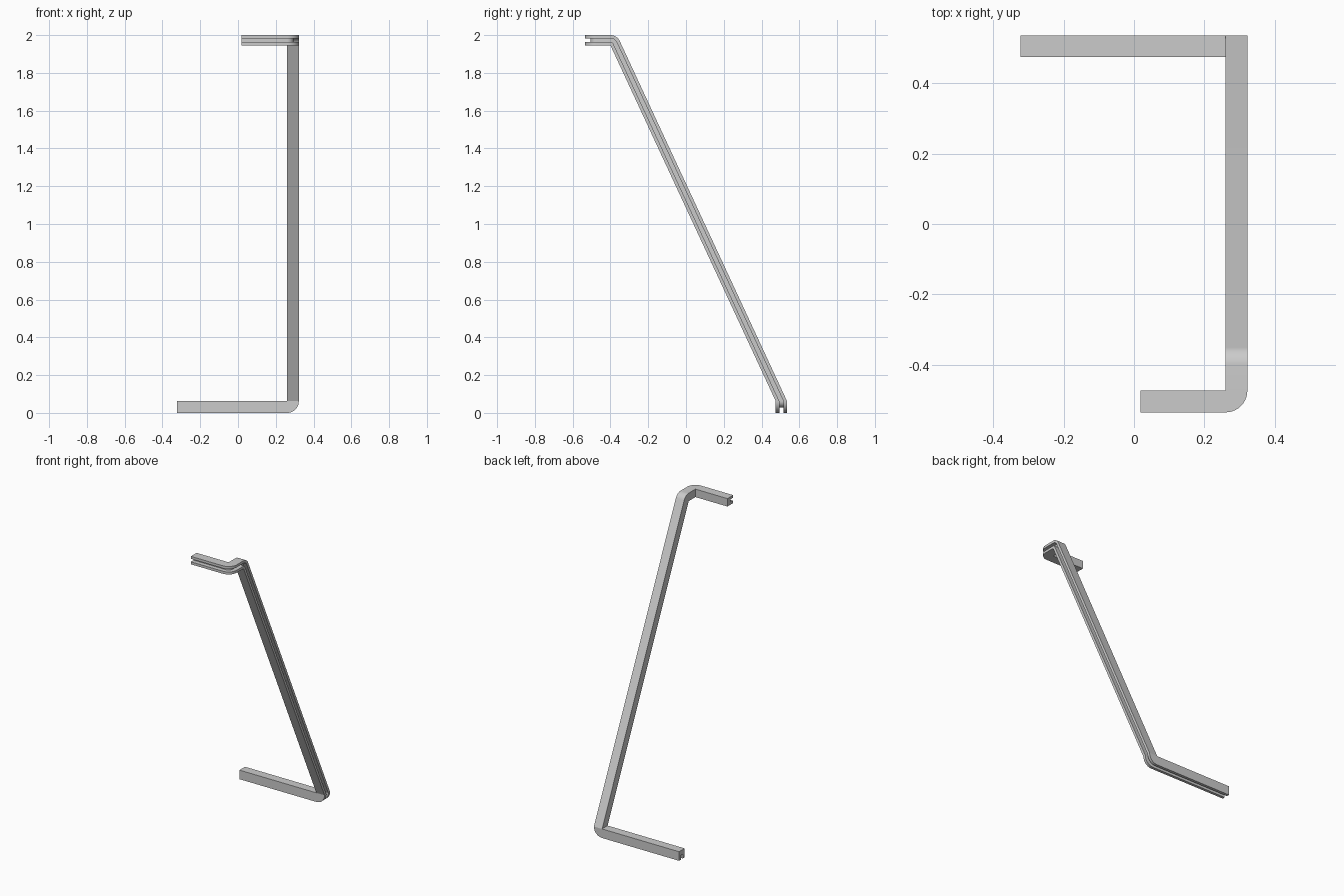
import bpy, bmesh
from math import sin, cos, pi, atan2
from mathutils import Vector

if "Cube" in bpy.data.objects:
    bpy.data.objects.remove(bpy.data.objects["Cube"])

# Channel profile: a = across (0..W), b = outward towards the open side (0..D)
W, D, LIP, FLOOR = 0.06, 0.062, 0.019, 0.033
PROFILE = [(0, 0), (W, 0), (W, D), (W - LIP, D), (W - LIP, FLOOR),
           (LIP, FLOOR), (LIP, D), (0, D)]
STEPS = 10
X_IN, Y_LOW, Z_LOW = 0.26, 0.475, 0.062      # inner corner of lower bend
Y_KNEE = -0.40                               # inner corner of upper knee
tilt = atan2(Y_LOW - Y_KNEE, 1.945 - Z_LOW)
K = cos(tilt)                                # mitre narrows the channel
Z_KNEE = 2 - W * K
Y_TOP = -0.473                               # inner corner of top bend

sections = []


def section(origin, across, out):
    o, u, v = Vector(origin), Vector(across), Vector(out)
    sections.append([o + u * a + v * b for a, b in PROFILE])


# lower foot, then quarter bend up
section((-0.322, Y_LOW, Z_LOW), (0, 1, 0), (0, 0, -1))
for i in range(STEPS + 1):
    t = pi / 2 * i / STEPS
    section((X_IN, Y_LOW, Z_LOW), (0, 1, 0), (sin(t), 0, -cos(t)))
# sloping post ending in a rounded knee
for i in range(STEPS + 1):
    t = tilt + (pi / 2 - tilt) * i / STEPS
    section((X_IN, Y_KNEE, Z_KNEE), (0, K * cos(t), K * sin(t)), (1, 0, 0))
# quarter bend into the top arm
for i in range(STEPS + 1):
    t = pi / 2 * i / STEPS
    section((X_IN, Y_TOP, Z_KNEE), (0, 0, K), (cos(t), -sin(t), 0))
section((0.018, Y_TOP, Z_KNEE), (0, 0, K), (0, -1, 0))

# skin the sections into one closed bar
bm = bmesh.new()
rings = [[bm.verts.new(p) for p in s] for s in sections]
n = len(PROFILE)
for r, s in zip(rings, rings[1:]):
    for i in range(n):
        j = (i + 1) % n
        bm.faces.new((r[i], r[j], s[j], s[i]))
bm.faces.new(rings[0][::-1])
bm.faces.new(rings[-1])
bmesh.ops.remove_doubles(bm, verts=bm.verts, dist=1e-5)
bmesh.ops.recalc_face_normals(bm, faces=bm.faces)
mesh = bpy.data.meshes.new("bent_channel_bar")
bm.to_mesh(mesh)
bm.free()
bar = bpy.data.objects.new("bent_channel_bar", mesh)
bpy.context.collection.objects.link(bar)
bpy.context.view_layer.objects.active = bar
bar.select_set(True)
bpy.ops.object.shade_smooth_by_angle(angle=0.4)
